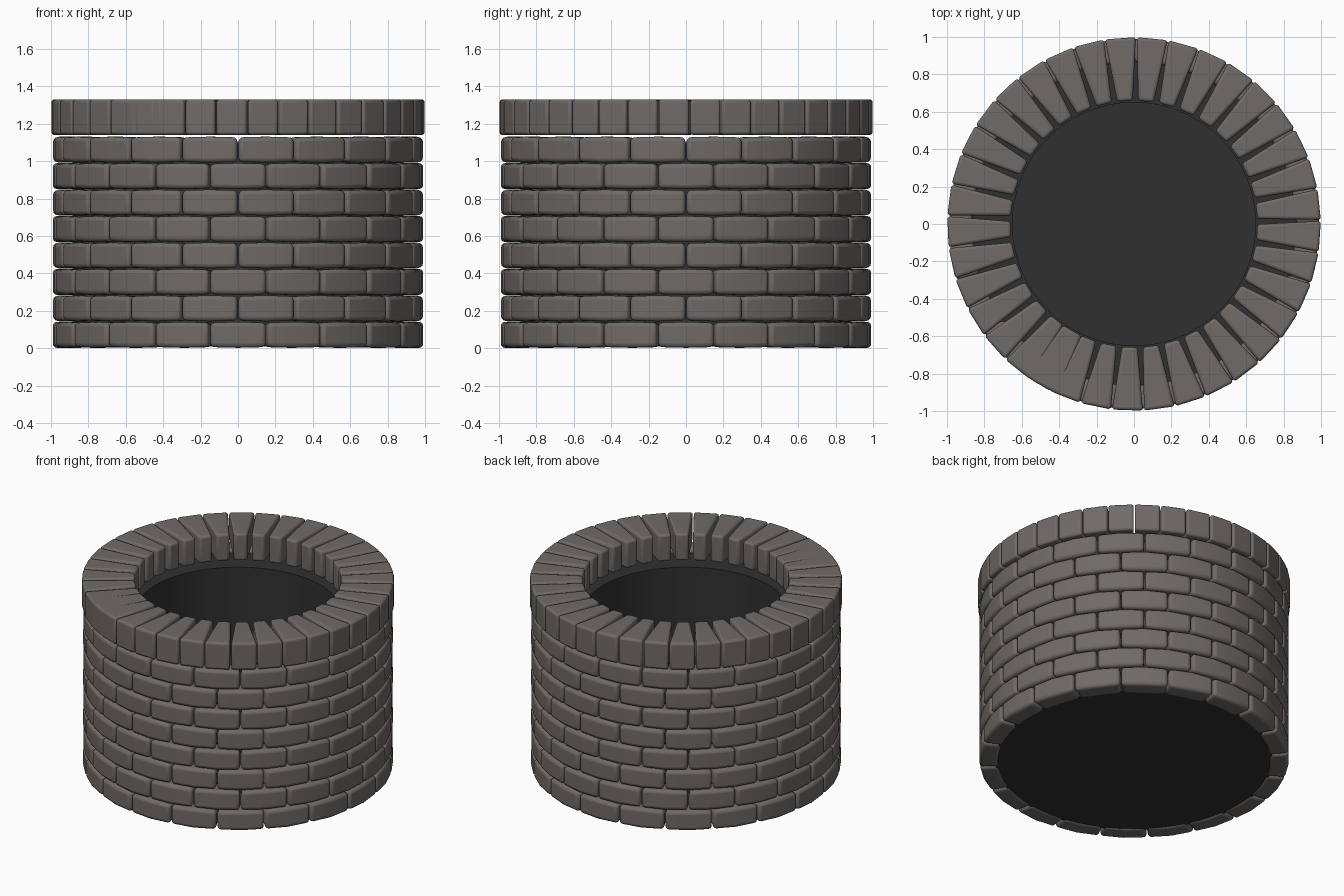
import bpy, bmesh
from math import cos, sin, radians, pi

cube = bpy.data.objects.get("Cube")
if cube:
    bpy.data.objects.remove(cube)


def make_material(name, color):
    mat = bpy.data.materials.new(name)
    mat.use_nodes = True
    mat.diffuse_color = color
    bsdf = mat.node_tree.nodes["Principled BSDF"]
    bsdf.inputs["Base Color"].default_value = color
    bsdf.inputs["Roughness"].default_value = 0.9
    return mat


stone = make_material("grey stone", (0.16, 0.145, 0.135, 1))
dark = make_material("dark lining", (0.03, 0.03, 0.03, 1))


def finish(bm, name, mat, bevel=0.0):
    bmesh.ops.recalc_face_normals(bm, faces=bm.faces)
    mesh = bpy.data.meshes.new(name)
    bm.to_mesh(mesh)
    bm.free()
    mesh.materials.append(mat)
    obj = bpy.data.objects.new(name, mesh)
    bpy.context.collection.objects.link(obj)
    if bevel:
        mod = obj.modifiers.new("rounded edges", 'BEVEL')
        mod.width = bevel
        mod.segments = 3
        mod.limit_method = 'ANGLE'
        mod.angle_limit = radians(40)
    bpy.ops.object.select_all(action='DESELECT')
    bpy.context.view_layer.objects.active = obj
    obj.select_set(True)
    bpy.ops.object.shade_smooth_by_angle(angle=radians(40))
    return obj


def add_block(bm, angle, half_out, half_in, r_in, r_out, z0, z1, segs=1, taper=0.0):
    """Wedge-shaped block; its ends are lower than its middle by taper."""
    rings = []
    for i in range(segs + 1):
        t = 2 * i / segs - 1
        drop = taper * abs(t)
        ring = []
        for r, half, z in ((r_in, half_in, z0 + drop), (r_out, half_out, z0 + drop),
                           (r_out, half_out, z1 - drop), (r_in, half_in, z1 - drop)):
            a = angle + half * t
            ring.append(bm.verts.new((r * cos(a), r * sin(a), z)))
        rings.append(ring)
    for a, b in zip(rings, rings[1:]):
        for k in range(4):
            n = (k + 1) % 4
            bm.faces.new((a[k], a[n], b[n], b[k]))
    bm.faces.new(rings[0][::-1])
    bm.faces.new(rings[-1])


# Staggered courses of wall bricks
rows, per_row, pitch = 8, 20, 0.1415
step = 2 * pi / per_row
for row in range(rows):
    bm = bmesh.new()
    z = row * pitch
    for i in range(per_row):
        add_block(bm, (i + 0.5 * (row % 2)) * step, step / 2 - 0.004, step / 2 - 0.004,
                  0.865, 0.99, z + 0.002, z + pitch - 0.001, segs=2, taper=0.004)
    finish(bm, f"brick_course_{row + 1}", stone, 0.022)

# Rim of wedge stones, whose two ends overlap
bm = bmesh.new()
cap_step = radians(9.8)
for i in range(38):
    add_block(bm, radians(-126.3) + (i + 0.5) * cap_step, cap_step / 2 - 0.003,
              cap_step / 2 - 0.022, 0.66, 0.999, 1.14, 1.33)
finish(bm, "rim_stones", stone, 0.016)

# Dark lining: a thick-walled cup behind the bricks
bm = bmesh.new()
sides = 64
profile = ((0.885, 0.01), (0.885, 1.10), (0.65, 1.10), (0.65, 0.03))
loops = [[bm.verts.new((r * cos(2 * pi * i / sides), r * sin(2 * pi * i / sides), z))
          for i in range(sides)] for r, z in profile]
for a, b in zip(loops, loops[1:]):
    for i in range(sides):
        n = (i + 1) % sides
        bm.faces.new((a[i], a[n], b[n], b[i]))
bm.faces.new(loops[0][::-1])
bm.faces.new(loops[-1])
finish(bm, "inner_lining", dark)
